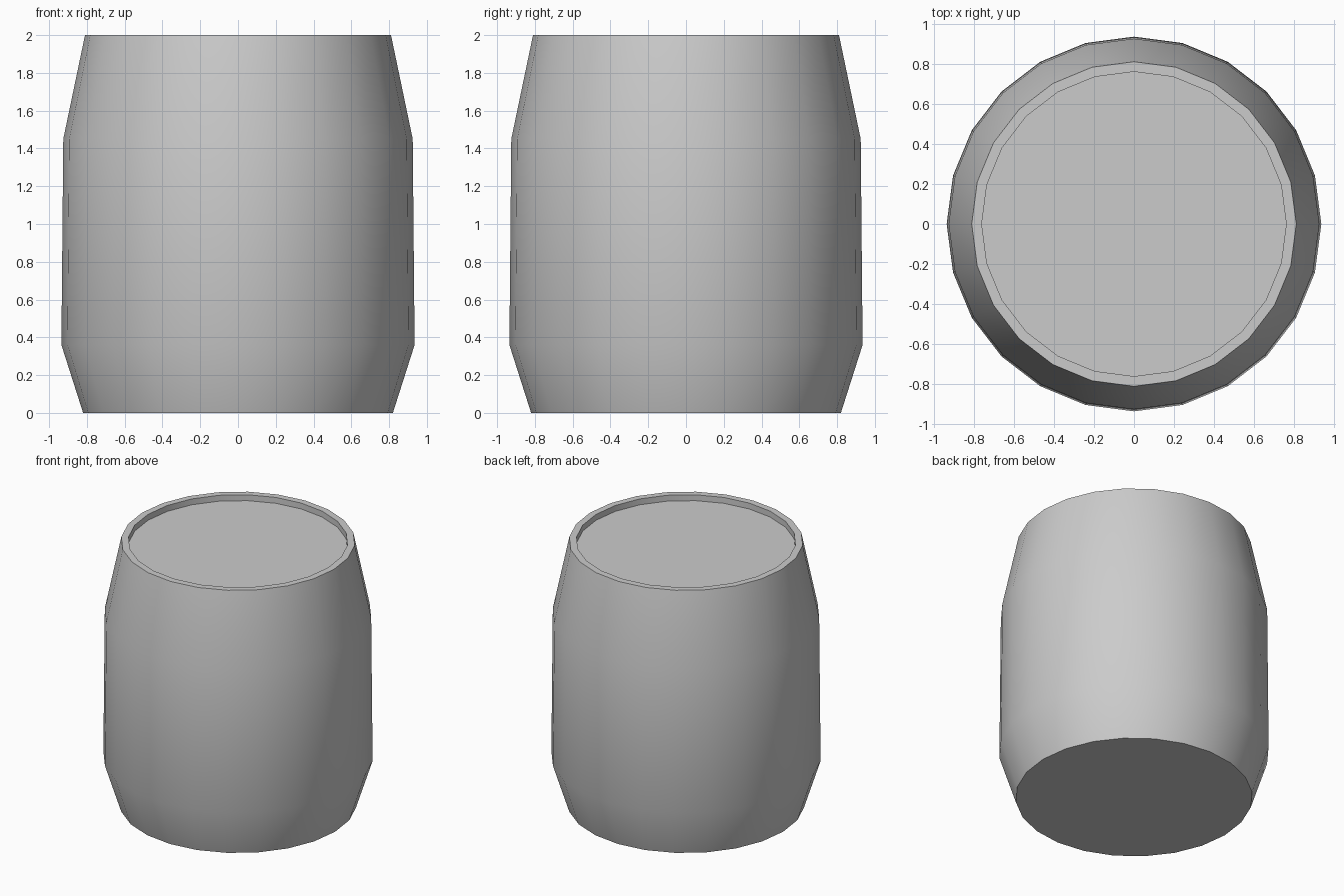
import bpy
import bmesh
from math import radians
from mathutils import Matrix, Vector

if "Cube" in bpy.data.objects:
    bpy.data.objects.remove(bpy.data.objects["Cube"], do_unlink=True)

SIDES = 24

# Single plain grey
grey = bpy.data.materials.new("plain_grey")
grey.use_nodes = True
colour = (0.6, 0.6, 0.6, 1)
grey.diffuse_color = colour
grey.node_tree.nodes["Principled BSDF"].inputs["Base Color"].default_value = colour

# Barrel outline as (radius, height): base, belly, shoulder, rim, recessed lid
profile = [(0.82, 0), (0.935, 0.36), (0.925, 1.45), (0.81, 2), (0.76, 2), (0.76, 1.955)]

bm = bmesh.new()
rings = []
for radius, height in profile:
    ring = []
    for i in range(SIDES):
        turn = Matrix.Rotation(radians(360 * i / SIDES), 3, "Z")
        ring.append(bm.verts.new(turn @ Vector((radius, 0, height))))
    rings.append(ring)

# Walls between neighbouring rings
for low, high in zip(rings, rings[1:]):
    for i in range(SIDES):
        j = (i + 1) % SIDES
        bm.faces.new((low[i], low[j], high[j], high[i]))

# Flat base and lid
bm.faces.new(rings[0][::-1])
bm.faces.new(rings[-1])

mesh = bpy.data.meshes.new("barrel")
bm.to_mesh(mesh)
bm.free()
mesh.materials.append(grey)
barrel = bpy.data.objects.new("barrel", mesh)
bpy.context.collection.objects.link(barrel)

# Smooth staves with crisp rim and base
bpy.ops.object.select_all(action="DESELECT")
barrel.select_set(True)
bpy.context.view_layer.objects.active = barrel
bpy.ops.object.shade_smooth_by_angle(angle=radians(30))
